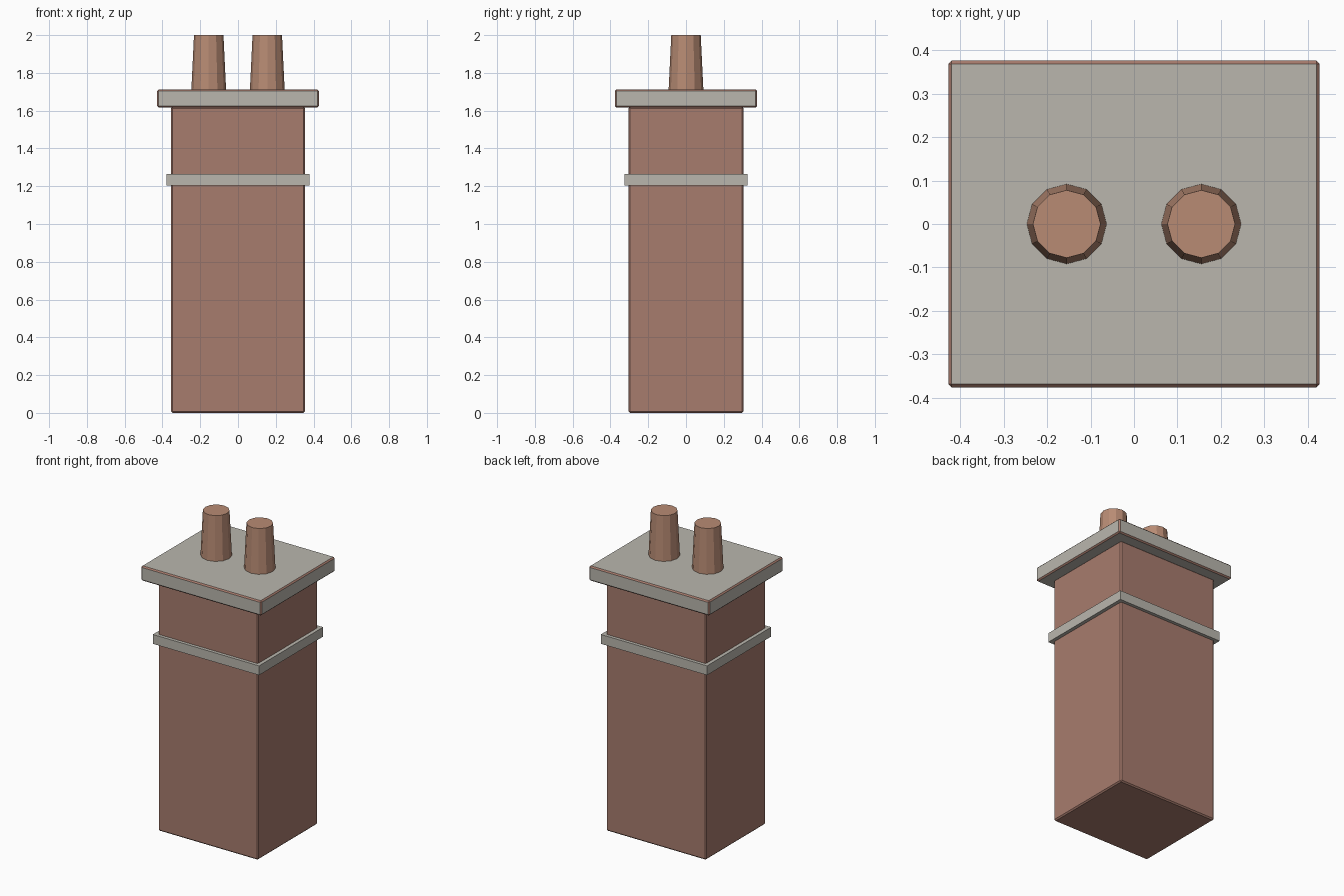
import bpy

if "Cube" in bpy.data.objects:
    bpy.data.objects.remove(bpy.data.objects["Cube"])


def material(name, rgb):
    m = bpy.data.materials.new(name)
    m.diffuse_color = (*rgb, 1)
    m.use_nodes = True
    m.node_tree.nodes["Principled BSDF"].inputs["Base Color"].default_value = m.diffuse_color
    return m


brick = material("brick", (0.39, 0.20, 0.155))
stone = material("stone", (0.49, 0.47, 0.42))
clay = material("clay", (0.48, 0.26, 0.175))


def block(name, width, depth, z0, z1, mats, bevel=0.0):
    """Box centred on the z axis; bevel faces take the last material slot."""
    bpy.ops.mesh.primitive_cube_add(size=1, location=(0, 0, (z0 + z1) / 2))
    ob = bpy.context.object
    ob.name = name
    ob.scale = (width, depth, z1 - z0)
    bpy.ops.object.transform_apply(location=False, rotation=False, scale=True)
    for m in mats:
        ob.data.materials.append(m)
    if bevel:
        mod = ob.modifiers.new("worn_edges", 'BEVEL')
        mod.width = bevel
        mod.segments = 1
        mod.material = len(mats) - 1
    return ob


# Brick shaft, string course and capping slab
block("shaft", 0.71, 0.61, 0, 1.62, [brick], 0.008)
block("band", 0.756, 0.652, 1.205, 1.265, [stone])
block("cap_slab", 0.856, 0.754, 1.617, 1.712, [stone, brick], 0.008)

# Tapered twelve-sided chimney pots
for side, x in (("left", -0.155), ("right", 0.155)):
    bpy.ops.mesh.primitive_cone_add(vertices=12, radius1=0.092, radius2=0.078,
                                    depth=0.29, location=(x, 0, 1.855))
    pot = bpy.context.object
    pot.name = side + "_pot"
    pot.data.materials.append(clay)
